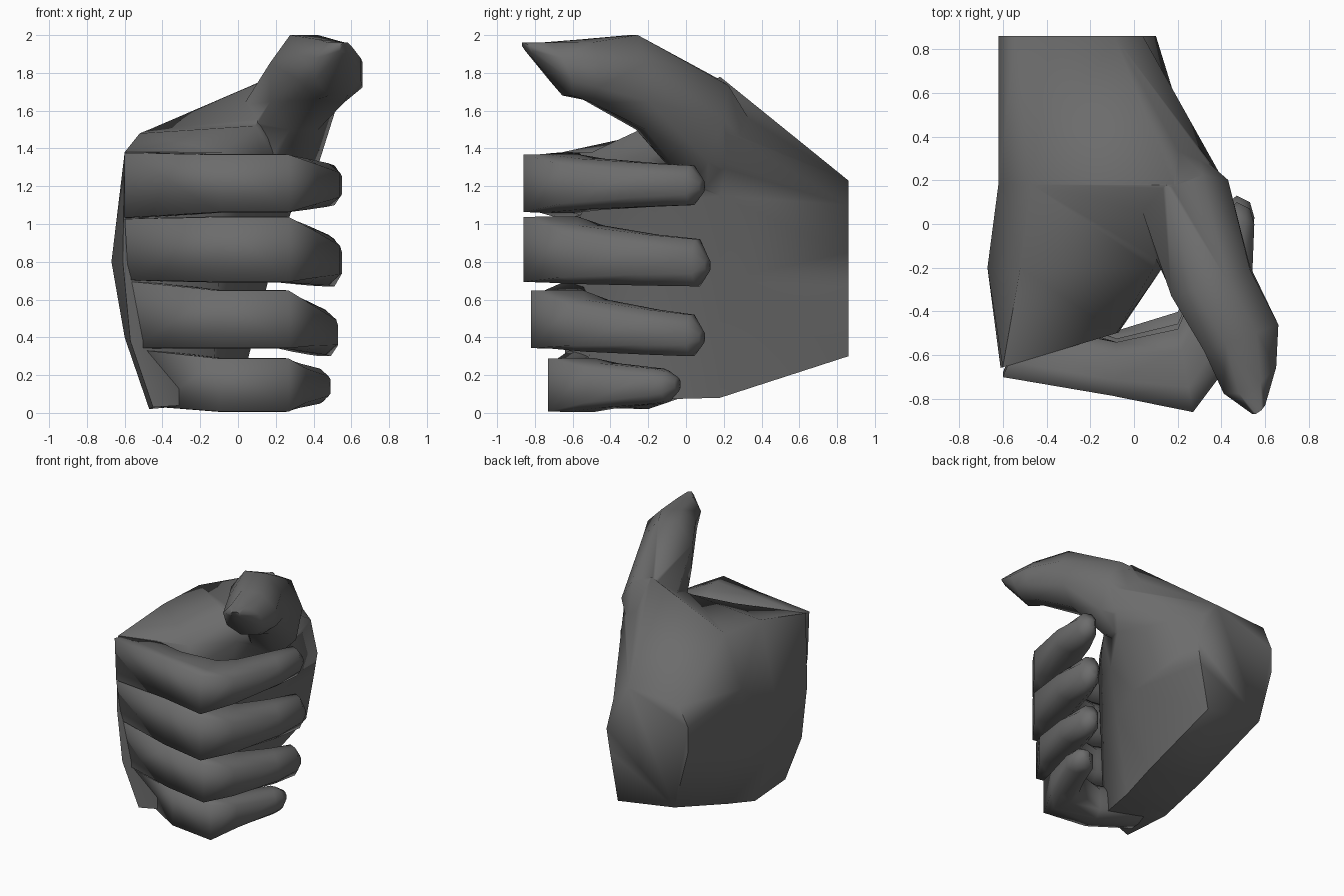
import bpy, bmesh, math
from mathutils import Vector as V

if "Cube" in bpy.data.objects:
    bpy.data.objects.remove(bpy.data.objects["Cube"])

skin = bpy.data.materials.new("dark_grey")
skin.diffuse_color = (.15, .15, .15, 1)
skin.use_nodes = True
skin.node_tree.nodes["Principled BSDF"].inputs["Base Color"].default_value = skin.diffuse_color


def loft(name, rings):
    """Closed skin through equal-length rings of points."""
    bm = bmesh.new()
    vs = [[bm.verts.new(p) for p in r] for r in rings]
    n = len(vs[0])
    for a, b in zip(vs, vs[1:]):
        for i in range(n):
            j = (i + 1) % n
            bm.faces.new((a[i], a[j], b[j], b[i]))
    bm.faces.new(vs[0])
    bm.faces.new(vs[-1])
    bmesh.ops.triangulate(bm, faces=[f for f in bm.faces if len(f.verts) == 4])
    bmesh.ops.recalc_face_normals(bm, faces=bm.faces)
    me = bpy.data.meshes.new(name)
    bm.to_mesh(me)
    bm.free()
    me.materials.append(skin)
    ob = bpy.data.objects.new(name, me)
    bpy.context.collection.objects.link(ob)
    return ob


def select(ob):
    bpy.ops.object.select_all(action='DESELECT')
    ob.select_set(True)
    bpy.context.view_layer.objects.active = ob


def smooth(ob, angle):
    select(ob)
    bpy.ops.object.shade_smooth_by_angle(angle=math.radians(angle))


# Palm: y, slant of the cut, then the x,z outline, from wrist to knuckles
sections = [
    (0.86, 0, [(-.5, .38), (-.62, .85), (-.62, 1.05), (-.54, 1.2),
               (-.09, 1.23), (.04, 1.1), (.1, .85), (.07, .67), (0, .3)]),
    (0.18, 0, [(-.5, .15), (-.61, .55), (-.62, 1.1), (-.47, 1.5),
               (.18, 1.78), (.42, 1.5), (.31, 1.15), (.16, .7), (.0, .08)]),
    (-.2, 0, [(-.47, .02), (-.6, .4), (-.67, .8), (-.52, 1.48),
              (.09, 1.52), (.13, 1.35), (.06, 1.1), (0, .7), (-.1, .07)]),
    (-.475, .3, [(-.45, .03), (-.57, .38), (-.61, .8), (-.6, 1.38),
                 (-.08, 1.38), (-.07, 1.2), (-.08, 1.0), (-.1, .7),
                 (-.14, .05)]),
]
palm = loft("palm", [[(x, y + s * x, z) for x, z in pts]
                     for y, s, pts in sections])


# Thumb: octagonal rings given by centre, width axis and height axis
def octagon(c, w, h):
    k = 1 / math.cos(math.pi / 8)
    return [V(c) + V(w) * k * math.cos(a) + V(h) * k * math.sin(a)
            for a in ((i + .5) * math.pi / 4 for i in range(8))]


thumb = loft("thumb", [octagon(*r) for r in (
    ((.06, .36, 1.28), (.13, .03, 0), (0, .05, .13)),
    ((.23, .1, 1.48), (.2, .06, -.04), (0, .1, .27)),
    ((.35, -.26, 1.75), (.18, .06, 0), (0, -.02, .25)),
    ((.49, -.52, 1.81), (.17, .06, -.02), (0, 0, .16)),
    ((.53, -.69, 1.82), (.12, .06, 0), (0, -.06, .14)),
    ((.57, -.84, 1.93), (.03, .02, 0), (0, -.02, .03)),
)])

# Fuse the thumb into the palm
select(palm)
mod = palm.modifiers.new("fuse", 'BOOLEAN')
mod.operation = 'UNION'
mod.solver = 'EXACT'
mod.object = thumb
bpy.ops.object.modifier_apply(modifier="fuse")
bpy.data.objects.remove(thumb)
palm.name = "palm_and_thumb"
smooth(palm, 72)


# Fingers: bent path in plan (outer point, inner point), tapering in height
# knuckle = top and bottom corners as (x, y, z)
def finger(name, front, knuckle, bend_z, tip_z, end_z, tip_x, tip_y):
    top, bottom = map(V, knuckle)
    dy = front + .86
    path = [((-.1, -.785 + dy * .8), (-.08, -.54 + dy * .4), 0.0),
            ((.27, -.86 + dy), (.2, -.48 + dy * .6), .0),
            ((tip_x - .13, -.66 + dy), (.25, -.36 + dy * .5), .4),
            ((tip_x - .01, -.25 + dy * .3), (.33, -.12 + dy * .3), .8),
            ((tip_x, tip_y - .08), (tip_x - .13, tip_y - .02), 1.0)]

    # cross-section: squared knuckles, rounder towards the tip
    def shape(f):
        q = .01 + .26 * f
        return [(0, q), (0, 1 - q), (.3, 1), (.75, 1),
                (1, .8), (1, .2), (.75, 0), (.3, 0)]

    rings = [[bottom.lerp(top, s) + V((.1 * t, .24 * t, 0))
              for t, s in shape(0)]]
    for o, q, f in path:
        o, q = V(o), V(q)
        hi = bend_z[0] + (tip_z[0] - bend_z[0]) * f
        lo = bend_z[1] + (tip_z[1] - bend_z[1]) * f
        rings.append([(*o.lerp(q, t), lo + (hi - lo) * s)
                      for t, s in shape(f)])
    a, b = V((tip_x - .02, tip_y - .01)), V((tip_x - .08, tip_y + .02))
    rings.append([(*a.lerp(b, t), end_z + (s - .5) * .07)
                  for t, s in shape(1)])
    smooth(loft(name, rings), 100)


k = [(-.6, -.7, 1.38), (-.6, -.68, 1.03), (-.58, -.64, .70),
     (-.55, -.61, .34), (-.44, -.5, .03)]
finger("index_finger", -.86, k[0:2], (1.37, 1.06), (1.31, 1.10), 1.2, .55, .08)
finger("middle_finger", -.86, k[1:3], (1.04, .69), (.92, .67), .78, .55, .11)
finger("ring_finger", -.82, k[2:4], (.65, .34), (.52, .30), .4, .53, .08)
finger("little_finger", -.73, k[3:5], (.29, .005), (.22, .06), .15, .49, -.05)
